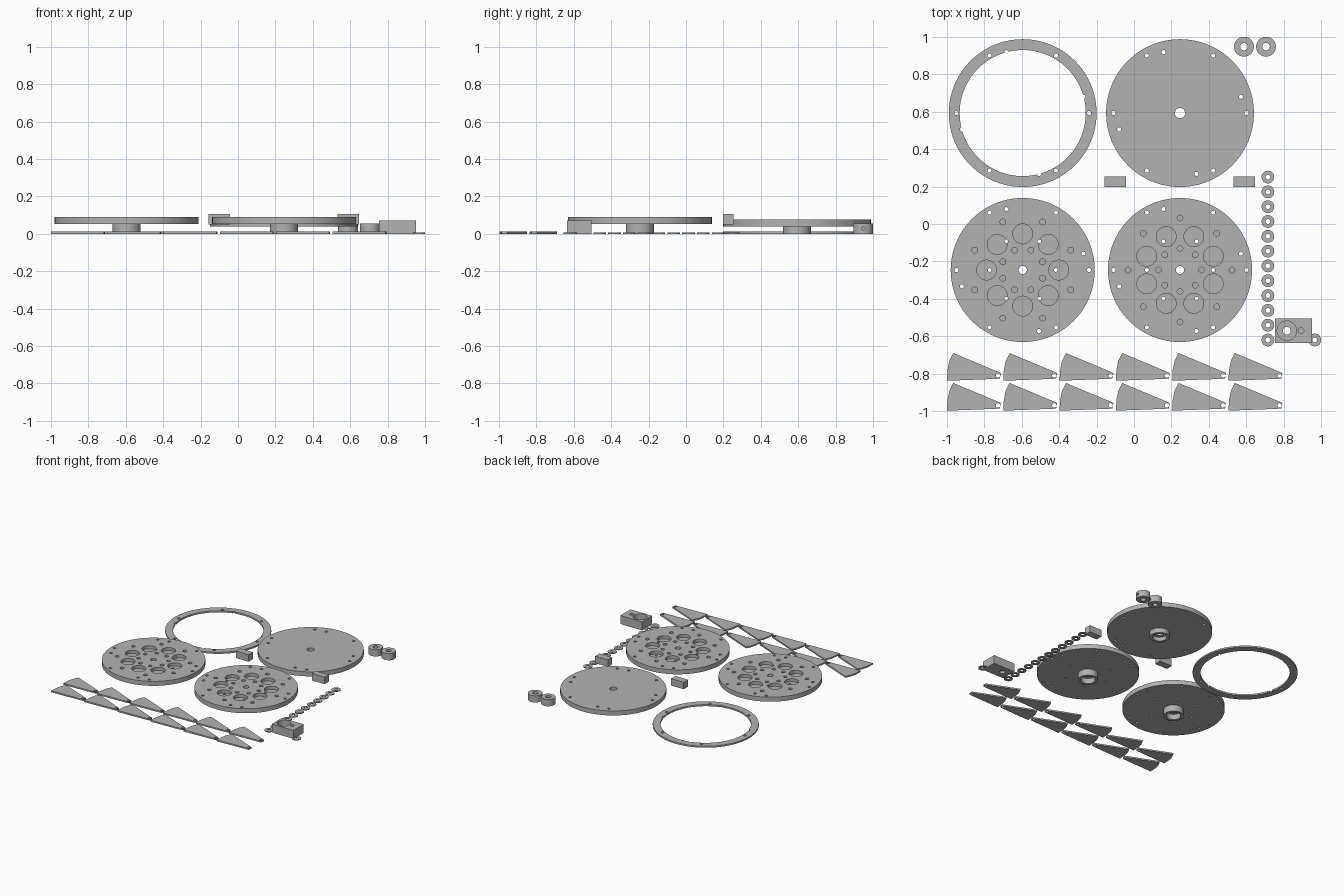
import bpy, bmesh
from math import sin, cos, radians, pi
from mathutils import Matrix

if "Cube" in bpy.data.objects:
    bpy.data.objects.remove(bpy.data.objects["Cube"])

grey = bpy.data.materials.new("plain_grey")
grey.use_nodes = True
grey.diffuse_color = (0.45, 0.45, 0.45, 1)
grey.node_tree.nodes["Principled BSDF"].inputs["Base Color"].default_value = (0.45, 0.45, 0.45, 1)


def finish(name, bm, loc=(0, 0, 0)):
    bmesh.ops.recalc_face_normals(bm, faces=bm.faces)
    mesh = bpy.data.meshes.new(name)
    bm.to_mesh(mesh)
    bm.free()
    mesh.materials.append(grey)
    obj = bpy.data.objects.new(name, mesh)
    obj.location = loc
    bpy.context.collection.objects.link(obj)
    return obj


def activate(obj):
    bpy.ops.object.select_all(action='DESELECT')
    obj.select_set(True)
    bpy.context.view_layer.objects.active = obj


def smooth(obj):
    activate(obj)
    bpy.ops.object.shade_smooth_by_angle(angle=radians(30))


def lathe(name, profile, loc, steps=96):
    """Turn a closed (radius, height) section about z."""
    bm = bmesh.new()
    vs = [bm.verts.new((r, 0, z)) for r, z in profile]
    edges = [bm.edges.new((vs[i - 1], vs[i])) for i in range(len(vs))]
    bmesh.ops.spin(bm, geom=vs + edges, axis=(0, 0, 1), cent=(0, 0, 0),
                   angle=2 * pi, steps=steps, use_merge=False)
    bmesh.ops.remove_doubles(bm, verts=bm.verts, dist=0.0001)
    return finish(name, bm, loc)


def tube(name, inner, outer, height, loc, steps=48):
    return lathe(name, [(inner, 0), (outer, 0), (outer, height), (inner, height)], loc, steps)


def box(name, size, loc):
    bm = bmesh.new()
    bmesh.ops.create_cube(bm, size=1)
    bmesh.ops.scale(bm, vec=size, verts=bm.verts)
    return finish(name, bm, loc)


def drill(obj, holes, low, high, matrix=Matrix()):
    """Cut holes, each (x, y, radius), from low to high in local space."""
    bm = bmesh.new()
    for x, y, r in holes:
        bmesh.ops.create_cone(bm, cap_ends=True, segments=32, radius1=r, radius2=r, depth=high - low,
                              matrix=matrix @ Matrix.Translation((x, y, (low + high) / 2)))
    cutter = finish("hole_cutter", bm, obj.location)
    cutter.hide_render = True
    mod = obj.modifiers.new("holes", 'BOOLEAN')
    mod.operation, mod.solver, mod.object = 'DIFFERENCE', 'EXACT', cutter
    activate(obj)
    bpy.ops.object.modifier_apply(modifier=mod.name)
    bpy.data.objects.remove(cutter)


def circle(count, dist, radius, start=0):
    angles = [radians(start + 360 * i / count) for i in range(count)]
    return [(dist * cos(a), dist * sin(a), radius) for a in angles]


def hub_disc(name, loc, radius, bore, under, top):
    """Disc on a hollow hub that has room for a collar."""
    return lathe(name, [(bore, top), (radius, top), (radius, under), (0.075, under), (0.075, 0),
                        (0.054, 0), (0.054, under - 0.008), (bore, under - 0.008)], loc)


rim_holes = circle(6, 0.355, 0.011) + circle(4, 0.337, 0.011, 15)

# Flat clamping ring
ring = tube("clamp_ring", 0.337, 0.395, 0.013, (-0.595, 0.593, 0), 96)
drill(ring, rim_holes, -0.1, 0.1)
smooth(ring)

# Plain cover disc
cover = hub_disc("cover_disc", (0.246, 0.593, 0), 0.395, 0.027, 0.04, 0.077)
drill(cover, rim_holes, -0.1, 0.2)
smooth(cover)

# Socket discs, the second with its sockets turned half a step
for name, x, turn in (("left_socket_disc", 0.246, 22.5), ("right_socket_disc", -0.595, 0)):
    disc = hub_disc(name, (x, -0.246, 0), 0.385, 0.022, 0.053, 0.09)
    pins = circle(8, 0.278, 0.015, turn + 22.5) + circle(8, 0.115, 0.015, turn + 22.5)
    drill(disc, circle(8, 0.193, 0.053, turn) + pins, 0.065, 0.12)
    drill(disc, rim_holes + circle(6, 0.177, 0.01), -0.1, 0.2)
    smooth(disc)

# Shaft collars with a set-screw hole in the side
for i, x in enumerate((0.588, 0.706)):
    collar = tube(f"shaft_collar_{i + 1}", 0.02, 0.053, 0.055, (x, 0.948, 0))
    drill(collar, [(-0.028, 0, 0.009)], 0, 0.1, Matrix.Rotation(pi / 2, 4, 'Y'))
    smooth(collar)

# Thin washers: a column and one loose
spots = [(0.716, 0.251 - 0.0792 * i) for i in range(12)] + [(0.966, -0.62)]
for i, (x, y) in enumerate(spots):
    smooth(tube(f"washer_{i + 1}", 0.013, 0.034, 0.006, (x, y, 0), 32))

# Small spacer blocks
for i, x in enumerate((-0.1, 0.59)):
    box(f"spacer_block_{i + 1}", (0.115, 0.056, 0.057), (x, 0.2265, 0.0785))

# Mount block with collar socket and pin hole
mount = box("mount_block", (0.198, 0.131, 0.07), (0.852, -0.5705, 0.035))
drill(mount, [(-0.035, 0, 0.052), (0.041, 0, 0.015)], -0.015, 0.1)
drill(mount, [(-0.035, 0, 0.021)], -0.1, 0.1)
smooth(mount)

# Wedge blades with a pivot hole, laid out in two rows
outline = [(-0.273, -0.028), (-0.27, 0.03), (-0.26, 0.078), (-0.239, 0.12),
           (0.0, 0.02), (0.015, 0.013), (0.01, -0.016), (-0.01, -0.018)]
for row in range(2):
    for col in range(6):
        bm = bmesh.new()
        face = bm.faces.new([bm.verts.new((x, y, 0)) for x, y in outline])
        ext = bmesh.ops.extrude_face_region(bm, geom=[face])["geom"]
        bmesh.ops.translate(bm, vec=(0, 0, 0.012), verts=[v for v in ext if isinstance(v, bmesh.types.BMVert)])
        if face.is_valid and len(bm.faces) == len(outline) + 1:
            bm.faces.new(list(reversed([l.vert for l in face.loops])))
        blade = finish(f"blade_{row * 6 + col + 1}", bm, (-0.727 + 0.301 * col, -0.81 - 0.16 * row, 0))
        drill(blade, [(0, 0, 0.012)], -0.1, 0.1)
        smooth(blade)
